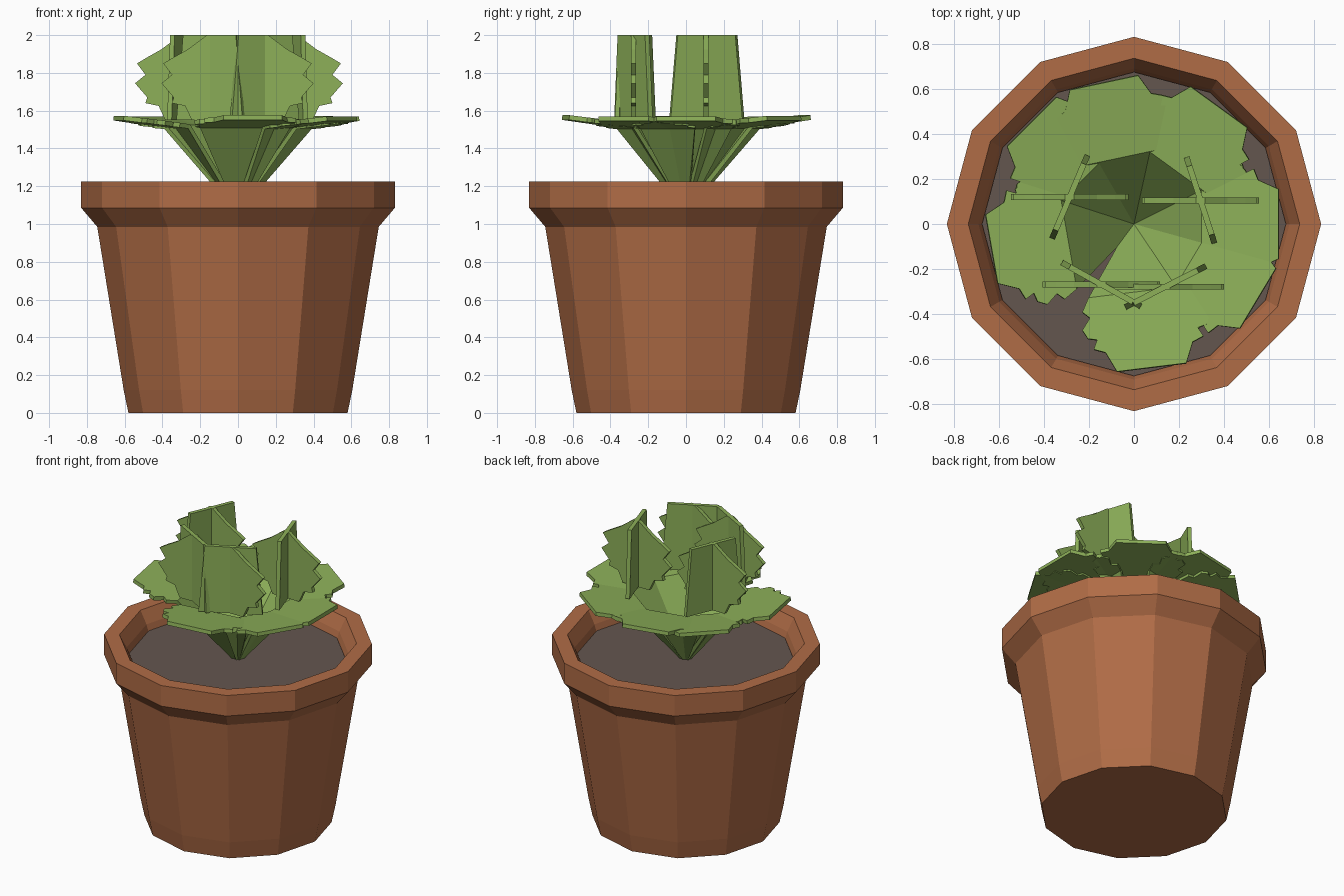
import bpy, bmesh
from math import sin, cos, pi, radians
from mathutils import Matrix, Vector

if "Cube" in bpy.data.objects:
    bpy.data.objects.remove(bpy.data.objects["Cube"])


def material(name, rgb):
    m = bpy.data.materials.new(name)
    lin = [((c / 255 + 0.055) / 1.055) ** 2.4 for c in rgb]
    m.diffuse_color = (*lin, 1)
    m.use_nodes = True
    m.node_tree.nodes["Principled BSDF"].inputs["Base Color"].default_value = m.diffuse_color
    return m


TERRACOTTA = material("terracotta", (176, 108, 70))
GREEN = material("leaf green", (141, 176, 89))
SOIL = material("soil brown", (100, 86, 79))


def make(name, verts, faces, mat, matrix=None):
    me = bpy.data.meshes.new(name)
    me.from_pydata(verts, [], faces)
    if matrix:
        me.transform(matrix)
    me.materials.append(mat)
    ob = bpy.data.objects.new(name, me)
    bpy.context.collection.objects.link(ob)
    return ob


def thicken(ob, t, offset):
    s = ob.modifiers.new("thickness", "SOLIDIFY")
    s.thickness, s.offset = t, offset


def lathe(name, profile, mat, n=12):
    verts = [(r * cos(2 * pi * k / n), r * sin(2 * pi * k / n), z)
             for r, z in profile for k in range(n)]
    faces = [(i * n + k, i * n + (k + 1) % n, (i + 1) * n + (k + 1) % n, (i + 1) * n + k)
             for i in range(len(profile) - 1) for k in range(n)]
    faces.append(tuple(reversed(range(n))))
    faces.append(tuple((len(profile) - 1) * n + k for k in range(n)))
    return make(name, verts, faces, mat)


# Twelve-sided pot with a flared rim, and the soil inside
lathe("pot", [(0.58, 0), (0.605, 0.12), (0.745, 0.985), (0.83, 1.085), (0.83, 1.225),
              (0.735, 1.225), (0.69, 1.14), (0.665, 1.06)], TERRACOTTA)
lathe("soil", [(0.66, 1.07), (0.674, 1.10)], SOIL)

# Rosette of bent, toothed leaves: a sloping stalk, then a nearly flat blade
EDGE = [(0.36, 0.275), (0.39, 0.245), (0.44, 0.285), (0.48, 0.265),
        (0.49, 0.225), (0.53, 0.245), (0.55, 0.195), (0.64, 0.155)]
for i, ang in enumerate([0, 54, 102, 135, 190, 277, 329]):
    lift = 0.003 * (i % 3)

    def blade(r, w):
        return (r, w, 1.525 + lift + 0.045 * (r - 0.3) / 0.34)

    verts = [(0, -0.02, 1.1), (0, 0.02, 1.1), blade(0.3, -0.24), blade(0.3, 0.24)]
    verts += [blade(r, -w) for r, w in EDGE] + [blade(r, w) for r, w in reversed(EDGE)]
    leaf = make("rosette_leaf", verts, [(0, 2, 3, 1), (2, *range(4, len(verts)), 3)],
                GREEN, Matrix.Rotation(radians(ang), 4, 'Z'))
    thicken(leaf, 0.025, -1)

# Upright leaves: a toothed plate crossed with a plain tapered plate
TOOTHED = [(0.10, 1.55), (0.135, 1.625), (0.205, 1.64), (0.195, 1.67), (0.26, 1.745),
           (0.205, 1.79), (0.25, 1.85), (0.20, 1.88), (0.12, 1.925), (0.02, 2.0)]
PLAIN = [(0.20, 1.55), (0.16, 2.0)]


def plate(name, half, x, y, ang):
    verts = [(u, 0, z) for u, z in half] + [(-u, 0, z) for u, z in reversed(half)]
    mat = Matrix.Translation((x, y, 0)) @ Matrix.Rotation(radians(ang), 4, 'Z')
    thicken(make(name, verts, [tuple(range(len(verts)))], GREEN, mat), 0.026, 0)


for x, y, ang in [(-0.285, 0.12, 67), (0.295, 0.105, 108),
                  (-0.145, -0.268, -29), (0.14, -0.278, 27)]:
    plate("upright_toothed_plate", TOOTHED, x, y, 0)
    plate("upright_plain_plate", PLAIN, x, y, ang)
